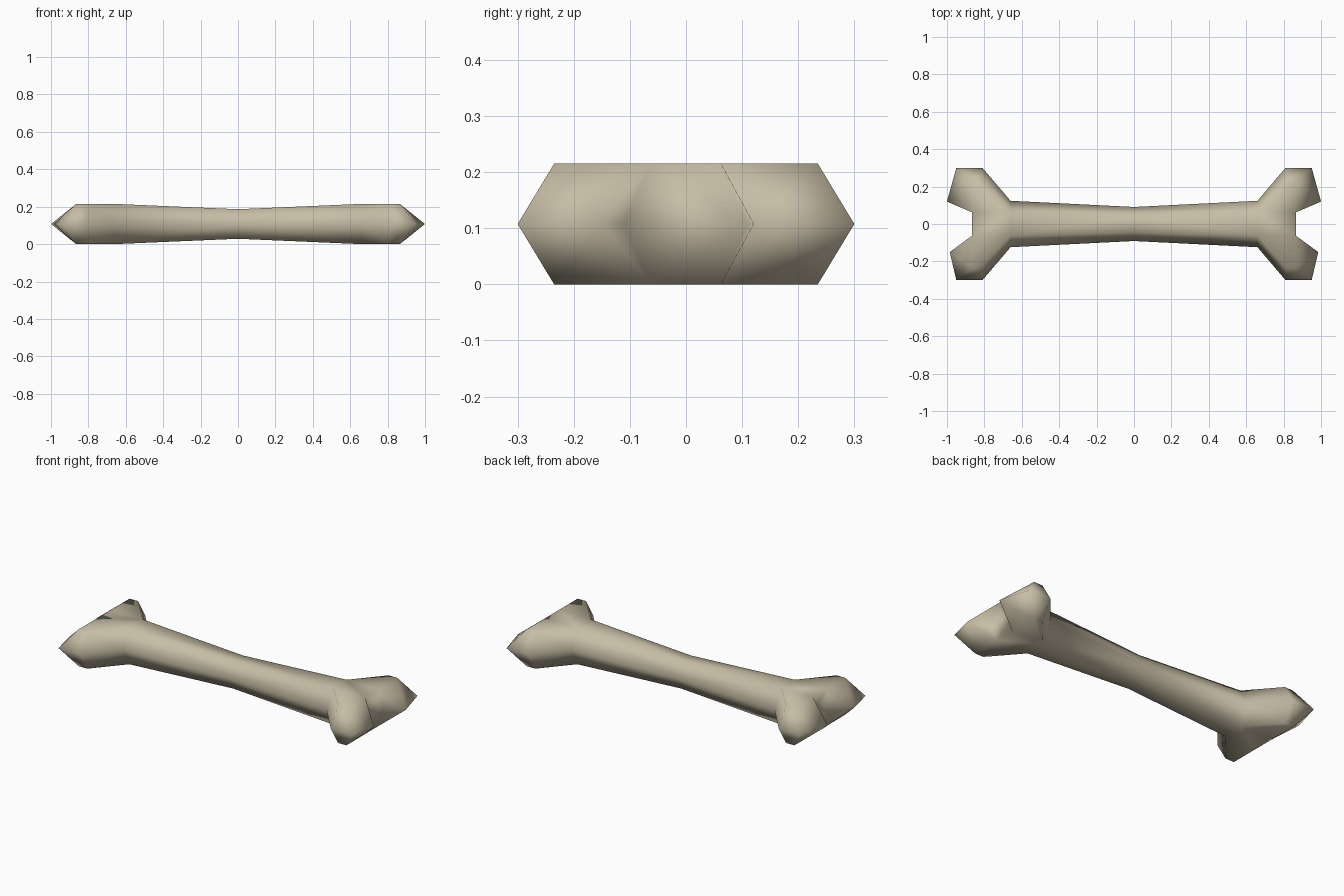
import bpy, bmesh

if "Cube" in bpy.data.objects:
    bpy.data.objects.remove(bpy.data.objects["Cube"])

# Bone: hexagonal shaft forking into two knobs at each end
MID = 0.1075          # height of the widest outline
TOP = 0.1075          # half thickness at the ends
WAIST = 0.079         # half thickness at the middle

bm = bmesh.new()


def octant(sx, sy, sz):
    tip = (1.0, 0.12) if sy > 0 else (0.985, 0.15)
    # outline at mid height
    mid = [(0, 0.091), (0.66, 0.124), (0.81, 0.30), (0.95, 0.30), tip, (0.865, 0.11)]
    # outline of the flat top
    top = [(0, 0.0455), (0.66, 0.062), (0.81, 0.235), (0.865, 0.235), (0.865, 0.062)]

    def vert(p, h):
        return bm.verts.new((p[0] * sx, p[1] * sy, MID + h * sz))

    m = [vert(p, 0) for p in mid]
    t = [vert(p, WAIST if i == 0 else TOP) for i, p in enumerate(top)]
    c0, c1, c2 = vert((0, 0), WAIST), vert((0.66, 0), TOP), vert((0.865, 0), TOP)
    cm = vert((0.865, 0), 0)
    faces = [
        (m[0], m[1], t[1], t[0]), (m[1], m[2], t[2], t[1]),    # shaft side, knob flare
        (m[2], m[3], t[3], t[2]), (m[3], m[4], t[3]),          # knob outside
        (m[4], t[4], t[3]), (m[4], m[5], t[4]),                # knob inside
        (t[0], t[1], c1, c0), (t[1], t[4], c2, c1),            # shaft top
        (t[1], t[2], t[3], t[4]),                              # knob top
        (m[5], cm, c2, t[4]),                                  # notch wall
    ]
    for f in faces:
        bm.faces.new(f)


for sx in (-1, 1):
    for sy in (-1, 1):
        for sz in (-1, 1):
            octant(sx, sy, sz)

bmesh.ops.remove_doubles(bm, verts=bm.verts[:], dist=0.0005)
# clear the construction seam along the centre line
seam = [e for e in bm.edges if all(abs(v.co.y) < 1e-5 for v in e.verts)]
bmesh.ops.dissolve_edges(bm, edges=seam, use_verts=True)
bmesh.ops.recalc_face_normals(bm, faces=bm.faces[:])
for f in bm.faces:
    f.smooth = True

mesh = bpy.data.meshes.new("bone")
bm.to_mesh(mesh)
bm.free()
mat = bpy.data.materials.new("bone beige")
mat.diffuse_color = (0.57, 0.51, 0.38, 1)
mat.use_nodes = True
mat.node_tree.nodes["Principled BSDF"].inputs["Base Color"].default_value = mat.diffuse_color
mesh.materials.append(mat)
bone = bpy.data.objects.new("bone", mesh)
bpy.context.collection.objects.link(bone)
